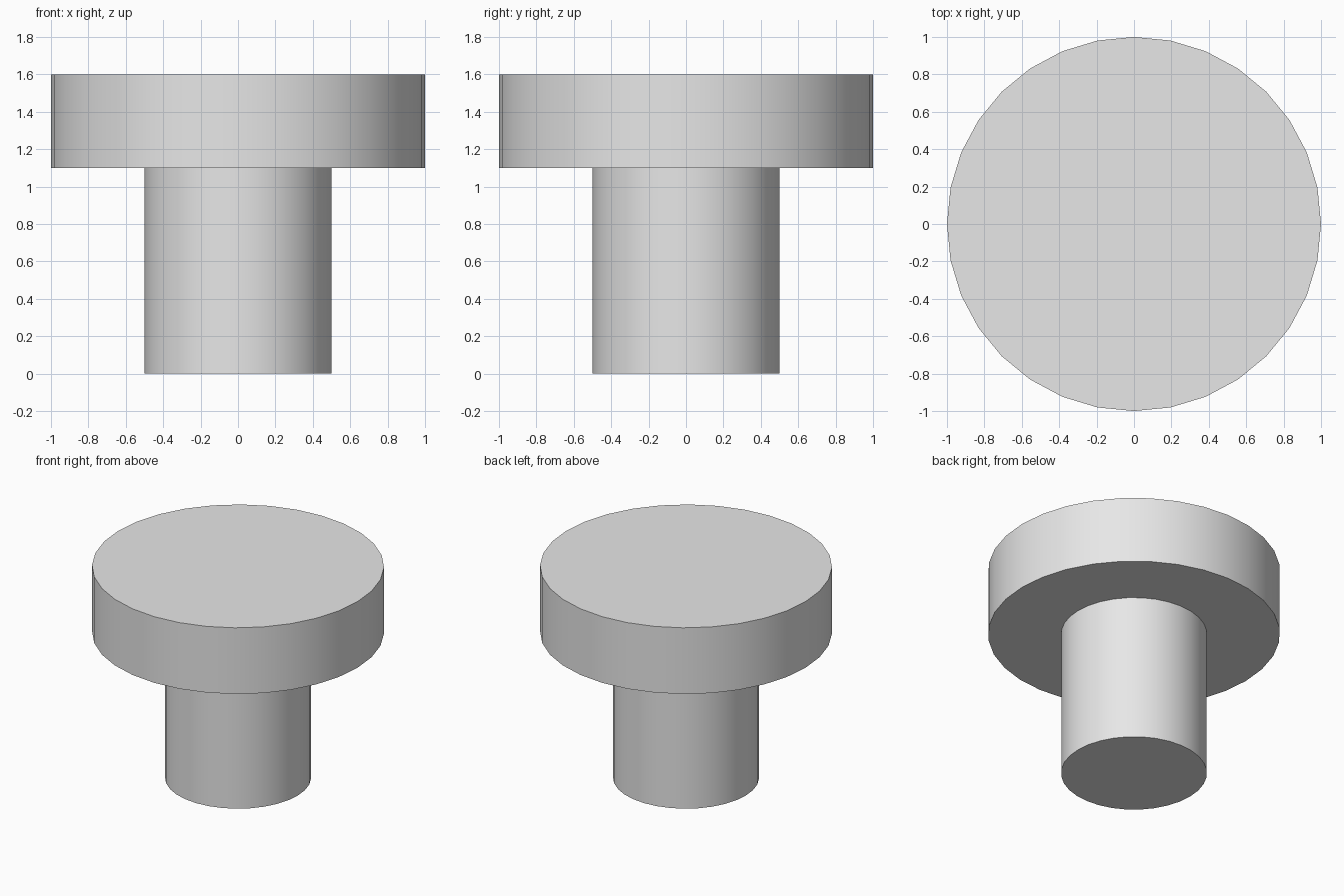
import bpy
import math

cube = bpy.data.objects.get("Cube")
if cube:
    bpy.data.objects.remove(cube, do_unlink=True)

grey = bpy.data.materials.new("plain grey")
grey.use_nodes = True
colour = (0.8, 0.8, 0.8, 1.0)
grey.diffuse_color = colour
grey.node_tree.nodes["Principled BSDF"].inputs["Base Color"].default_value = colour


def cylinder(name, radius, bottom, top):
    bpy.ops.mesh.primitive_cylinder_add(
        vertices=32, radius=radius, depth=top - bottom,
        location=(0, 0, (bottom + top) / 2))
    obj = bpy.context.object
    obj.name = name
    obj.data.materials.append(grey)
    bpy.ops.object.shade_smooth_by_angle(angle=math.radians(30))
    return obj


# Narrow stem standing on the ground
cylinder("stem", 0.5, 0.0, 1.1)

# Wide flat head on top of the stem
cylinder("head", 1.0, 1.1, 1.6)
